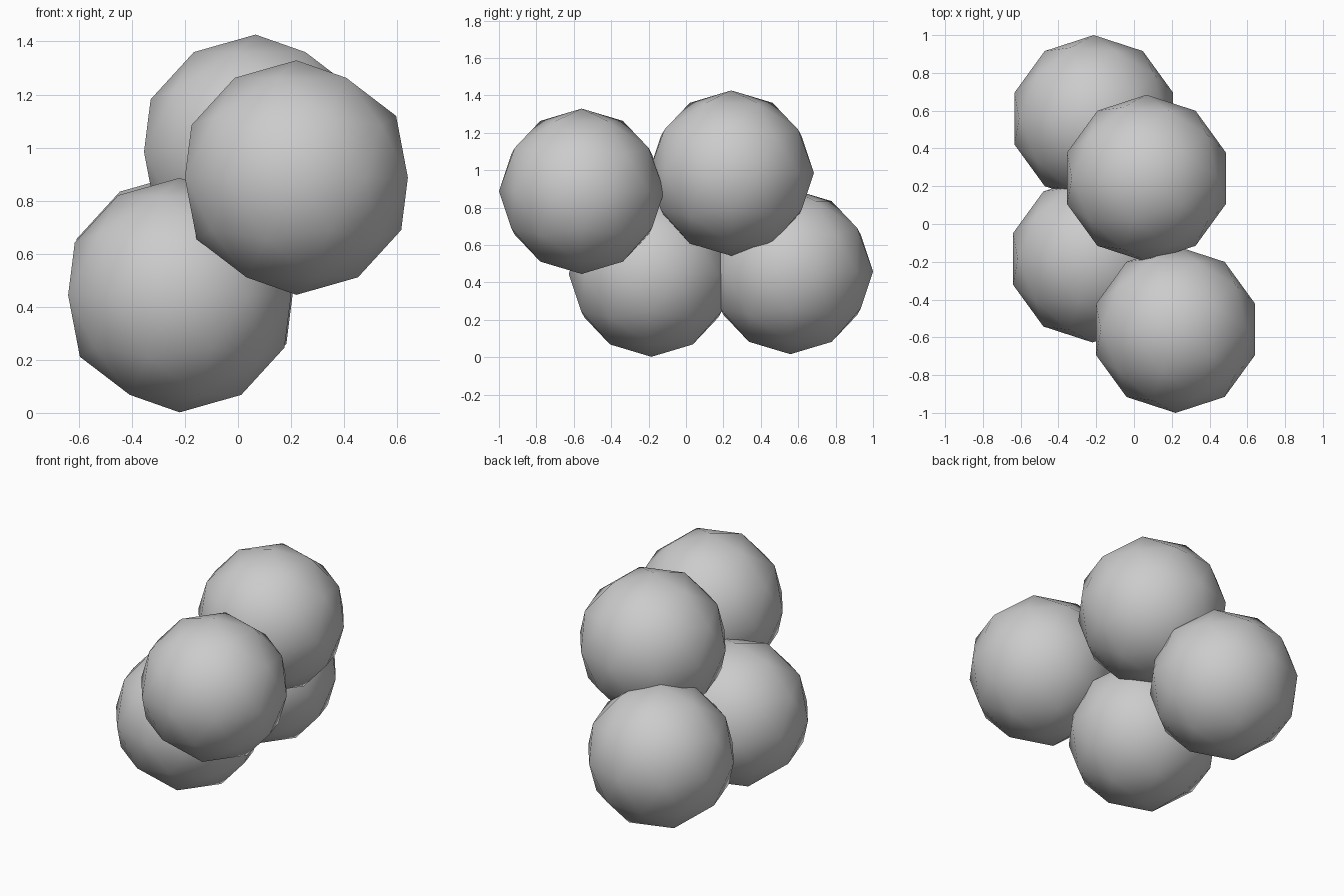
import bpy
import math

if "Cube" in bpy.data.objects:
    bpy.data.objects.remove(bpy.data.objects["Cube"])

RADIUS = 0.442


def ball(name, centre):
    # low-poly smooth-shaded icosphere, turned half round about z
    bpy.ops.mesh.primitive_ico_sphere_add(
        subdivisions=2, radius=RADIUS, location=centre, rotation=(0, 0, math.pi))
    ob = bpy.context.object
    ob.name = name
    bpy.ops.object.shade_smooth()
    return ob


# lower pair
ball("lower_front_ball", (-0.22, -0.185, 0.444))
ball("lower_back_ball", (-0.213, 0.558, 0.458))

# upper pair
ball("upper_front_ball", (0.22, -0.558, 0.887))
ball("upper_back_ball", (0.066, 0.242, 0.984))
